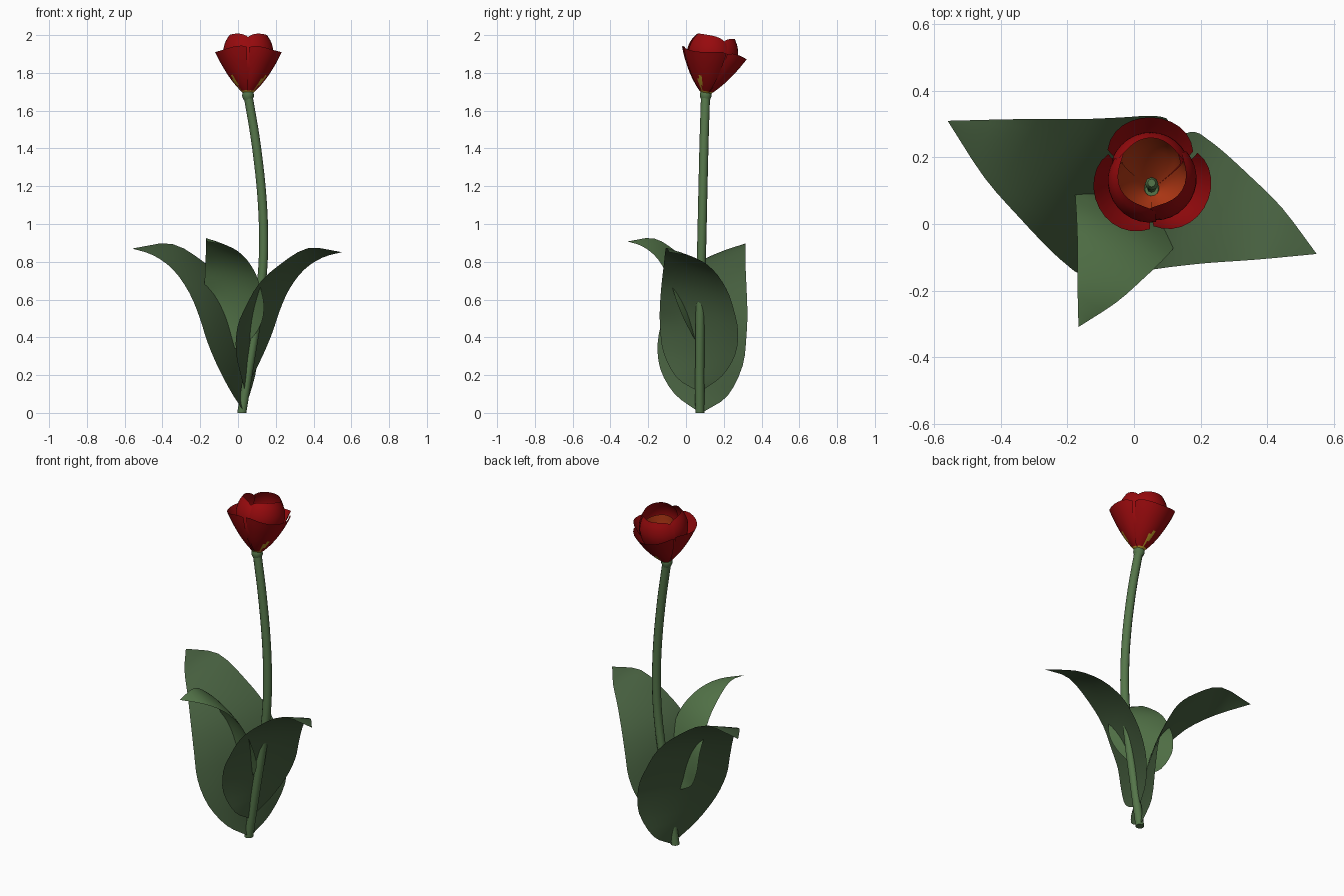
import bpy
import math
from mathutils import Vector

cube = bpy.data.objects.get("Cube")
if cube:
    bpy.data.objects.remove(cube, do_unlink=True)


def material(name, rgb):
    mat = bpy.data.materials.new(name)
    mat.use_nodes = True
    color = (*rgb, 1)
    mat.diffuse_color = color
    mat.node_tree.nodes["Principled BSDF"].inputs["Base Color"].default_value = color
    return mat


GREEN = material("stem green", (0.09, 0.18, 0.068))
DARK_GREEN = material("dark leaf green", (0.062, 0.115, 0.05))
RED = material("petal red", (0.31, 0.003, 0.004))
ORANGE = material("inner petal orange", (0.45, 0.04, 0.007))
YELLOW = material("base yellow", (0.5, 0.3, 0.02))


def spline(points, steps):
    """Smooth path through the points."""
    pts = [Vector(p) for p in points]
    pts = [2 * pts[0] - pts[1]] + pts + [2 * pts[-1] - pts[-2]]
    out = []
    for i in range(1, len(pts) - 2):
        a, b, c, d = pts[i - 1:i + 3]
        for k in range(steps):
            t = k / steps
            out.append(0.5 * (2 * b + (c - a) * t + (2 * a - 5 * b + 4 * c - d) * t ** 2
                              + (3 * b - a - 3 * c + d) * t ** 3))
    return out + [pts[-2]]


def loft(name, rows, mats, closed=False, rule=None):
    """Surface through rows of points; rule(row, column) picks the material."""
    n = len(rows[0])
    verts = [p for row in rows for p in row]
    faces, slots = [], []
    for i in range(len(rows) - 1):
        for j in range(n if closed else n - 1):
            k = (j + 1) % n
            faces.append((i * n + j, i * n + k, (i + 1) * n + k, (i + 1) * n + j))
            slots.append(rule(i, j) if rule else 0)
    if closed:
        faces += [tuple(reversed(range(n))), tuple(range(len(verts) - n, len(verts)))]
        slots += [0, 0]
    mesh = bpy.data.meshes.new(name)
    mesh.from_pydata(verts, [], faces)
    for mat in mats:
        mesh.materials.append(mat)
    mesh.polygons.foreach_set("material_index", slots)
    obj = bpy.data.objects.new(name, mesh)
    bpy.context.collection.objects.link(obj)
    bpy.ops.object.select_all(action="DESELECT")
    obj.select_set(True)
    bpy.context.view_layer.objects.active = obj
    bpy.ops.object.shade_smooth_by_angle(angle=math.radians(50))


def ring(center, radius, sides=12):
    return [Vector(center) + Vector((radius * math.cos(a), radius * math.sin(a), 0))
            for a in (math.tau * k / sides for k in range(sides))]


# Stem: a long gentle bow with a small bulb under the flower
stem_path = spline([(0.02, 0.073, 0), (0.06, 0.073, 0.25), (0.1, 0.075, 0.5),
                    (0.13, 0.08, 0.75), (0.135, 0.085, 0.97), (0.122, 0.09, 1.2),
                    (0.092, 0.096, 1.45), (0.055, 0.103, 1.67)], 4)
loft("stem", [ring(p, 0.024) for p in stem_path], [GREEN], closed=True)
loft("flower_bulb", [ring((0.053, 0.104, z), r) for z, r in
                     ((1.655, 0.022), (1.675, 0.031), (1.695, 0.03), (1.71, 0.02))],
     [GREEN], closed=True)

# Leaf shape as (outward, sideways, up) paths: the blade twists, so the
# curved edge leans far out while the straight edge stays near the stem
midrib = spline([(0, 0, 0), (0.015, 0, 0.09), (0.03, 0, 0.23), (0.06, 0, 0.385),
                 (0.1, 0.02, 0.53), (0.17, 0.045, 0.66), (0.28, 0.09, 0.775),
                 (0.43, 0.15, 0.86), (0.59, 0.23, 0.86)], 3)
straight_edge = spline([(0, 0.02, 0), (-0.03, 0.14, 0.08), (-0.07, 0.22, 0.24),
                        (-0.06, 0.24, 0.4), (-0.01, 0.245, 0.52), (0.07, 0.24, 0.66),
                        (0.2, 0.235, 0.78), (0.38, 0.235, 0.885), (0.59, 0.23, 0.86)], 3)
curved_edge = spline([(0, -0.02, 0), (0.06, -0.14, 0.09), (0.13, -0.215, 0.22),
                      (0.19, -0.23, 0.36), (0.235, -0.2, 0.5), (0.29, -0.15, 0.63),
                      (0.375, -0.06, 0.75), (0.48, 0.06, 0.825), (0.59, 0.23, 0.86)], 3)


def leaf(name, base, degrees, size, mat):
    a = math.radians(degrees)
    out = Vector((math.cos(a), math.sin(a), 0))
    side = Vector((math.sin(a), -math.cos(a), 0))
    rows = []
    for m, s, c in zip(midrib, straight_edge, curved_edge):
        row = []
        for k in range(-4, 5):
            w = k / 4
            p = m * (1 - w * w) + s * (w * (w + 1) / 2) + c * (w * (w - 1) / 2)
            row.append(Vector(base) + size * (out * p.x + side * p.y + Vector((0, 0, p.z))))
        rows.append(row)
    loft(name, rows, [mat])


leaf("right_leaf", (0.03, 0.08, 0.01), 180, 1, DARK_GREEN)
leaf("left_leaf", (0.035, 0.07, 0.12), 4, 0.85, DARK_GREEN)
leaf("front_leaf", (-0.015, 0.08, 0.34), 270, 0.66, GREEN)

# Flower: three open outer petals, each backing a taller inner one
HEAD = Vector((0.053, 0.105, 1.69))
LEAN = 0.16


def petal(name, profile, degrees, half_angle, drop, lift, mats, rule=None):
    path = spline([(r, z, 0) for r, z in profile], 3)
    last = len(path) - 1
    rows = []
    for i in range(last + 1):
        row = []
        for k in range(-6, 7):
            w = k / 6
            t = i * (1 - drop * w ** 4)
            lo = min(int(t), last - 1)
            p = path[lo].lerp(path[lo + 1], t - lo)
            bend = (t / last) ** 2 * w * w
            # One side sits slightly outside, so neighbours overlap in a spiral
            r, z = (p.x - 0.02 * bend) * (1 + 0.03 * w), p.y + lift * bend
            a = math.radians(degrees + half_angle * w)
            x, y = r * math.cos(a), r * math.sin(a)
            row.append(HEAD + Vector((x, y + LEAN * z, z - LEAN * y)))
        rows.append(row)
    loft(name, rows, mats, rule=rule)


def yellow_flame(i, j):
    return int(i < 1 or (j == 5 and i < 5) or (j == 6 and 2 < i < 6))


outer_profile = [(0.024, 0), (0.064, 0.04), (0.106, 0.09), (0.15, 0.155), (0.182, 0.21)]
inner_profile = [(0.015, 0), (0.075, 0.07), (0.118, 0.14), (0.135, 0.21),
                 (0.126, 0.265), (0.105, 0.305)]
lining_profile = [(r * 0.92, z + 0.005) for r, z in inner_profile[:4]]
for number, turn in enumerate((90, 210, 330), 1):
    petal(f"outer_petal_{number}", outer_profile, turn, 58, 0.12, 0.05,
          [RED, YELLOW], yellow_flame)
    petal(f"inner_petal_{number}", inner_profile, turn, 66, 0.16, 0, [RED])
    petal(f"petal_lining_{number}", lining_profile, turn, 60, 0.1, 0, [ORANGE])

# Pistil inside the cup
loft("pistil", [ring(HEAD + Vector((0, LEAN * z, z)), r, 8) for z, r in
                ((0, 0.014), (0.08, 0.012), (0.1, 0.02), (0.115, 0.012))],
     [GREEN], closed=True)
